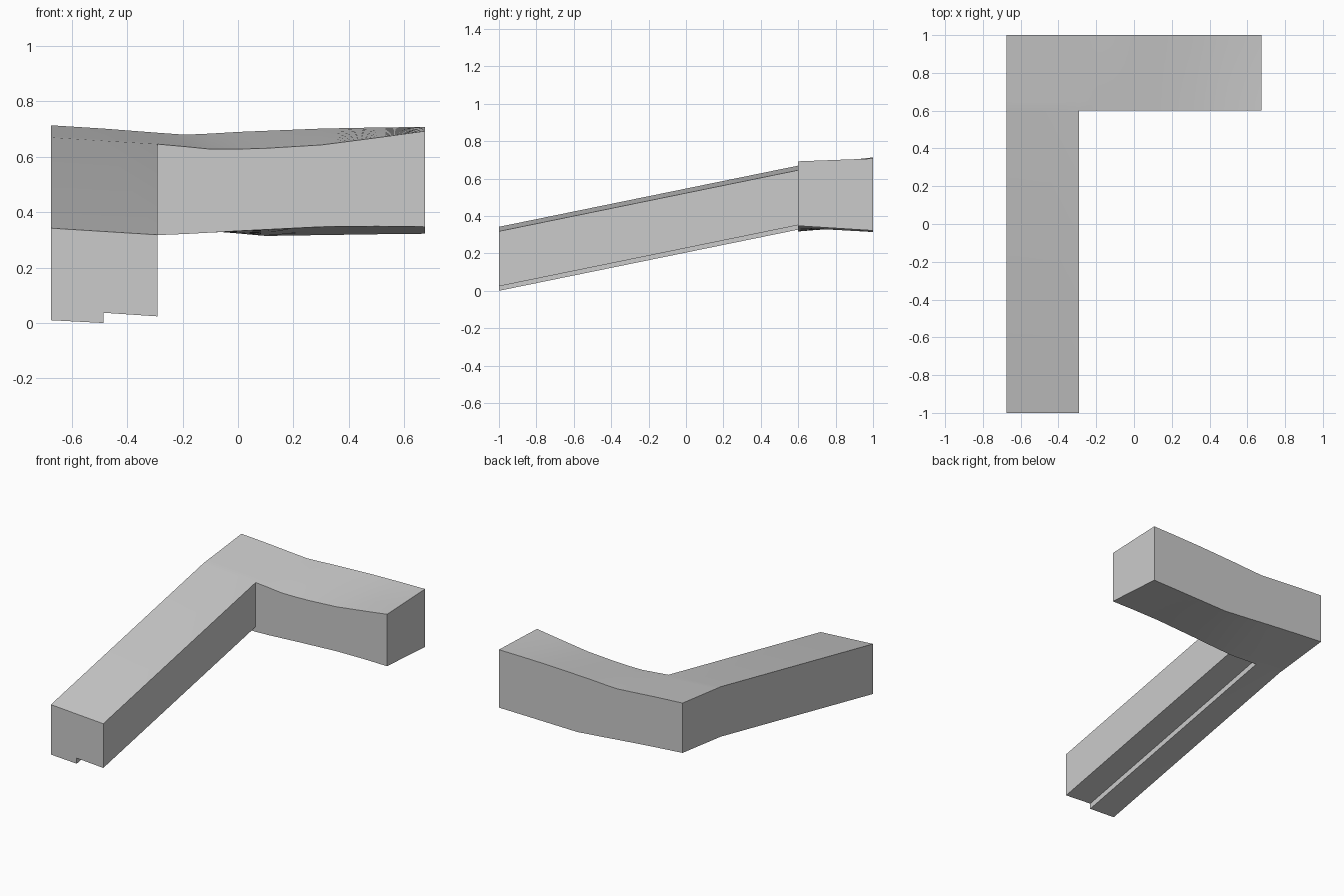
import bpy, bmesh

if "Cube" in bpy.data.objects:
    bpy.data.objects.remove(bpy.data.objects["Cube"])

Y0, Y1, Y2 = -1.0, 0.6, 1.0      # arm end, junction, back
RISE = 0.327                     # climb of the long arm
SEG = 8                          # strips across the cross arm

# Cross-arm stations: x, front top, back top, front bottom, back bottom
STATIONS = [
    (-.675, .672, .716, .340, .385),
    (-.485, .660, .704, .330, .370),
    (-.290, .648, .689, .320, .353),
    (-.190, .639, .682, .324, .344),
    (-.100, .630, .686, .329, .335),
    (0.000, .630, .692, .335, .326),
    (0.100, .633, .696, .340, .317),
    (0.300, .645, .704, .350, .320),
    (0.500, .671, .708, .352, .323),
    (0.675, .695, .710, .350, .325),
]

# Long-arm cross-section at the front end: stepped underside, tilted top
PROFILE = [(-.675, .013), (-.485, .003), (-.485, .040), (-.290, .027),
           (-.290, .321), (-.485, .333), (-.675, .345)]

bm = bmesh.new()

# Sloping long arm, open where it meets the cross arm
near = [bm.verts.new((x, Y0, z)) for x, z in PROFILE]
far = [bm.verts.new((x, Y1, z + RISE)) for x, z in PROFILE]
n = len(PROFILE)
for i in range(n):
    j = (i + 1) % n
    bm.faces.new((near[i], near[j], far[j], far[i]))
bm.faces.new(near)

# Warped cross arm, blended between its front and back edges
rings = []
for x, ft, bt, fb, bb in STATIONS:
    top, bottom = [], []
    for k in range(SEG + 1):
        t = k / SEG
        y = Y1 + (Y2 - Y1) * t
        top.append(bm.verts.new((x, y, ft + (bt - ft) * t)))
        bottom.append(bm.verts.new((x, y, fb + (bb - fb) * t)))
    rings.append((top, bottom))
for i, ((ta, ba), (tb, bb)) in enumerate(zip(rings, rings[1:])):
    for k in range(SEG):
        bm.faces.new((ta[k], tb[k], tb[k + 1], ta[k + 1]))
        bm.faces.new((ba[k], ba[k + 1], bb[k + 1], bb[k]))
    bm.faces.new((ta[-1], tb[-1], bb[-1], ba[-1]))
    if i >= 2:
        bm.faces.new((ta[0], ba[0], bb[0], tb[0]))
for top, bottom in (rings[0], rings[-1]):
    bm.faces.new(top + bottom[::-1])

# Small wall closing the end of the underside step
bm.faces.new((rings[1][1][0], rings[2][1][0], far[3], far[2]))

bmesh.ops.remove_doubles(bm, verts=bm.verts, dist=0.0015)
bmesh.ops.recalc_face_normals(bm, faces=bm.faces)
low = min(v.co.z for v in bm.verts)
bmesh.ops.translate(bm, vec=(0, 0, -low), verts=bm.verts)

mesh = bpy.data.meshes.new("corner_rail")
bm.to_mesh(mesh)
bm.free()
rail = bpy.data.objects.new("corner_rail", mesh)
bpy.context.collection.objects.link(rail)
bpy.context.view_layer.objects.active = rail
rail.select_set(True)
bpy.ops.object.shade_smooth_by_angle(angle=0.5)
